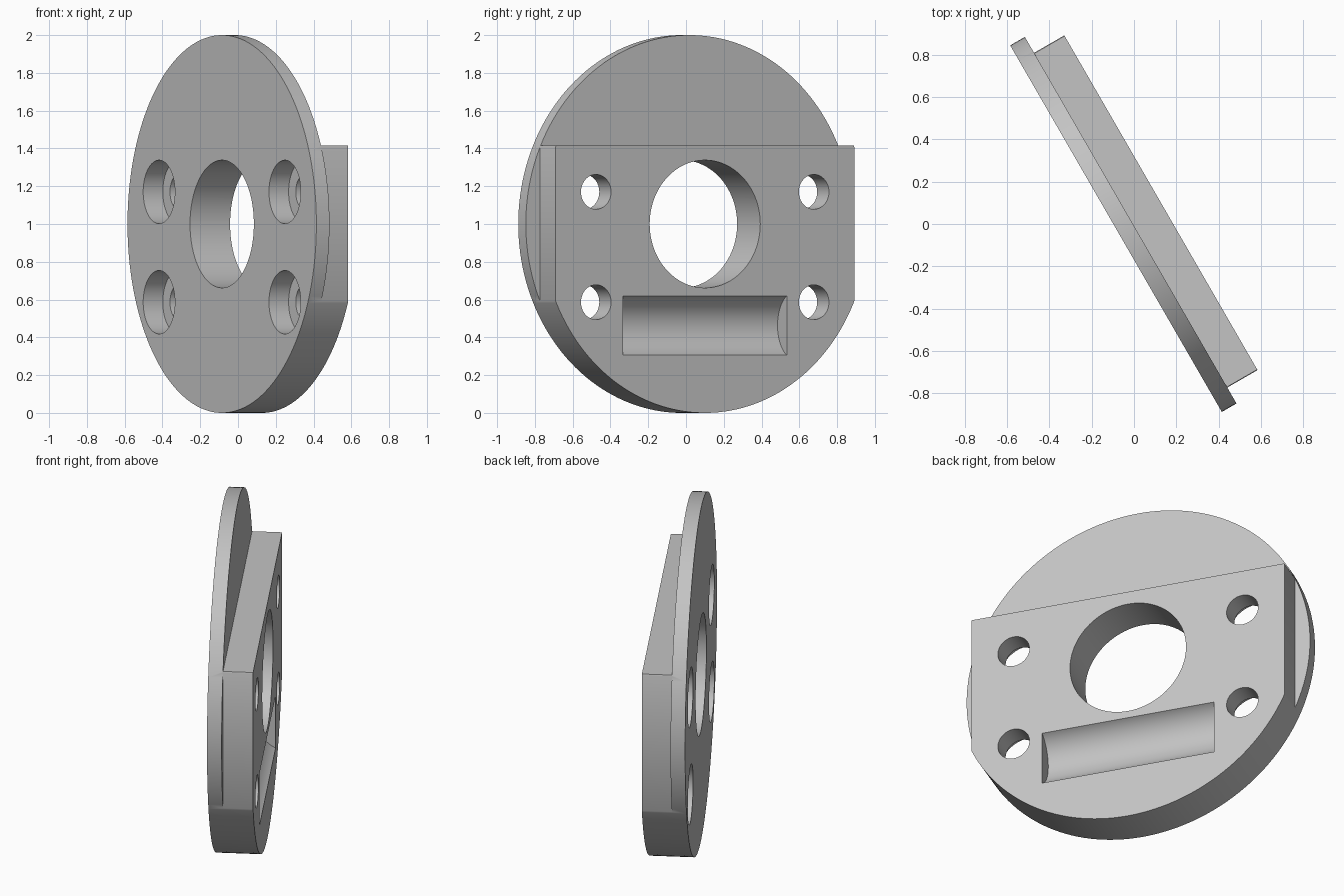
import bpy
import math
from mathutils import Matrix

cube = bpy.data.objects.get("Cube")
if cube:
    bpy.data.objects.remove(cube, do_unlink=True)

# Working frame: x along the plate, y from flange face to back, z up
FLANGE = 0.08
DEPTH = 0.245
MID = 1.0
HOLE_X = 0.666
HOLE_Z = (0.586, 1.17)

grey = bpy.data.materials.new("plain grey")
grey.use_nodes = True
grey.diffuse_color = (0.55, 0.55, 0.55, 1)
grey.node_tree.nodes["Principled BSDF"].inputs["Base Color"].default_value = (0.55, 0.55, 0.55, 1)


def cylinder(name, radius, y0, y1, x=0, z=MID, sides=64):
    """Cylinder along y from y0 to y1."""
    bpy.ops.mesh.primitive_cylinder_add(vertices=sides, radius=radius, depth=y1 - y0)
    ob = bpy.context.object
    ob.name = name
    ob.data.transform(Matrix.Translation((x, (y0 + y1) / 2, z)) @ Matrix.Rotation(math.pi / 2, 4, 'X'))
    return ob


def box(name, low, high):
    bpy.ops.mesh.primitive_cube_add(size=1)
    ob = bpy.context.object
    ob.name = name
    size = [b - a for a, b in zip(low, high)]
    mid = [(a + b) / 2 for a, b in zip(low, high)]
    ob.data.transform(Matrix.Translation(mid) @ Matrix.Diagonal((*size, 1)))
    return ob


def cut(target, cutter):
    """Subtract the cutter, then remove it."""
    cutter.hide_render = True
    mod = target.modifiers.new("cut", 'BOOLEAN')
    mod.operation = 'DIFFERENCE'
    mod.solver = 'EXACT'
    mod.object = cutter
    bpy.context.view_layer.objects.active = target
    bpy.ops.object.modifier_apply(modifier=mod.name)
    bpy.data.objects.remove(cutter, do_unlink=True)


# Round flange with the thick body behind it
plate = cylinder("flange_plate", 1.0, 0, DEPTH, sides=160)

# Trim the body to a flat top and flat sides, leaving the flange round
cut(plate, box("top_trim", (-2, FLANGE, 1.415), (2, 1, 3)))
for side in (-1, 1):
    xs = sorted((side * 0.913, side * 2))
    cut(plate, box("side_trim", (xs[0], FLANGE, -1), (xs[1], 1, 3)))

# Central bore
cut(plate, cylinder("bore", 0.338, -0.5, 1, sides=96))

# Four counterbored bolt holes
for x in (-HOLE_X, HOLE_X):
    for z in HOLE_Z:
        cut(plate, cylinder("counterbore", 0.168, -0.5, 0.12, x, z))
        cut(plate, cylinder("bolt_hole", 0.092, -0.4, 1, x, z))

# Rounded trough in the back
bpy.ops.mesh.primitive_cylinder_add(vertices=128, radius=0.175, depth=1.0)
trough = bpy.context.object
trough.data.transform(Matrix.Translation((0, DEPTH + 0.077, 0.4625)) @ Matrix.Rotation(math.pi / 2, 4, 'Y'))
cut(plate, trough)

# Turn the plate to its final angle and finish
plate.data.transform(Matrix.Translation((-0.085, -0.022, 0)) @ Matrix.Rotation(math.radians(-60), 4, 'Z'))
plate.data.materials.clear()
plate.data.materials.append(grey)
bpy.ops.object.select_all(action='DESELECT')
plate.select_set(True)
bpy.context.view_layer.objects.active = plate
bpy.ops.object.shade_smooth_by_angle(angle=math.radians(30))
